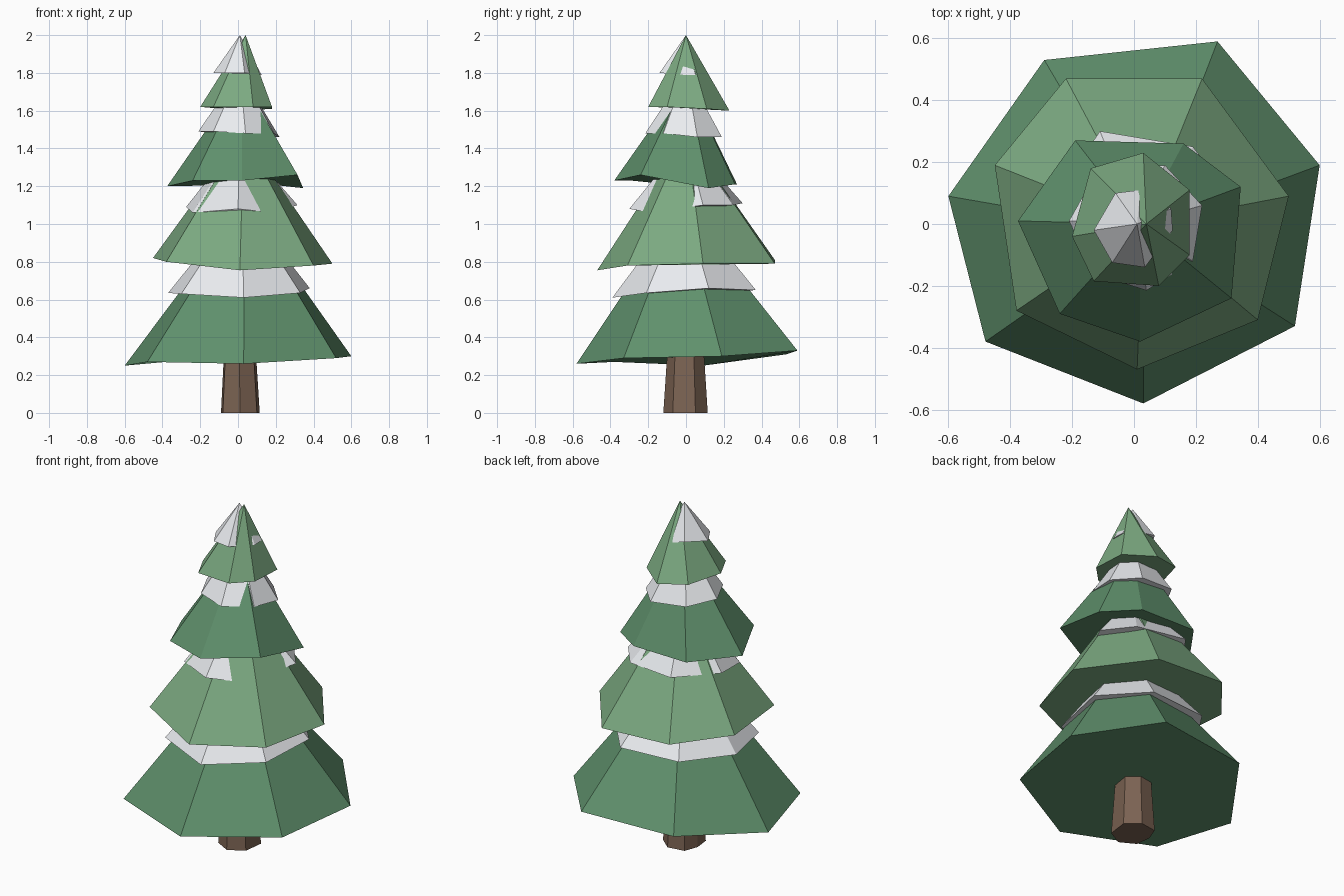
import bpy, bmesh
from mathutils import Vector


def material(name, rgb):
    m = bpy.data.materials.new(name)
    m.diffuse_color = (*rgb, 1)
    return m


DARK = material("dark_green", (0.115, 0.28, 0.15))
LIGHT = material("light_green", (0.20, 0.40, 0.22))
SNOW = material("snow_white", (0.82, 0.84, 0.87))
BARK = material("bark_brown", (0.20, 0.125, 0.085))


def solid(name, ring, top, mat):
    """Closed flat-shaded solid from a hand-shaped rim to an apex point or a top ring."""
    bm = bmesh.new()
    low = [bm.verts.new(p) for p in ring]
    n = len(low)
    bm.faces.new(low)
    if isinstance(top, list):
        high = [bm.verts.new(p) for p in top]
        bm.faces.new(high)
        for i in range(n):
            j = (i + 1) % n
            bm.faces.new((low[i], low[j], high[j], high[i]))
    else:
        tip = bm.verts.new(top)
        for i in range(n):
            bm.faces.new((low[i], low[(i + 1) % n], tip))
    bmesh.ops.recalc_face_normals(bm, faces=bm.faces)
    me = bpy.data.meshes.new(name)
    bm.to_mesh(me)
    bm.free()
    me.materials.append(mat)
    bpy.context.collection.objects.link(bpy.data.objects.new(name, me))


# Tapered seven-sided trunk
base = [(.01, -.12, 0), (.10, -.07, 0), (.115, .05, 0), (.04, .115, 0),
        (-.06, .10, 0), (-.09, .02, 0), (-.08, -.07, 0)]
solid("trunk", base, [Vector((x * .78, y * .78, .40)) for x, y, z in base], BARK)

# Four branch tiers, bottom to top, each an uneven heptagonal cone
solid("branch_tier_1",
      [(-.29, .53, .31), (.27, .59, .33), (.60, .19, .30), (.52, -.33, .29),
       (.03, -.58, .26), (-.48, -.38, .27), (-.60, .09, .25)],
      (.035, -.02, 1.10), DARK)
solid("branch_tier_2",
      [(-.22, .47, .81), (.22, .47, .79), (.50, .09, .79), (.40, -.31, .78),
       (.01, -.47, .755), (-.38, -.28, .80), (-.45, .19, .82)],
      (.03, 0, 1.48), LIGHT)
solid("branch_tier_3",
      [(-.19, .27, 1.21), (.16, .26, 1.21), (.345, .12, 1.19), (.315, -.24, 1.26),
       (.02, -.38, 1.23), (-.24, -.29, 1.23), (-.375, .01, 1.20)],
      (.02, 0, 1.77), DARK)
solid("branch_tier_4",
      [(-.14, .18, 1.62), (.03, .23, 1.60), (.18, .11, 1.61), (.18, -.10, 1.62),
       (.08, -.20, 1.62), (-.13, -.185, 1.62), (-.20, -.04, 1.62)],
      (.04, 0, 2.0), LIGHT)

# Snow layers lying on each tier
solid("snow_layer_1",
      [(-.19, .34, .65), (.17, .37, .65), (.38, .12, .66), (.33, -.21, .635),
       (.03, -.39, .61), (-.30, -.25, .63), (-.37, .06, .635)],
      (.02, -.01, 1.12), SNOW)
solid("snow_layer_2",
      [(-.11, .30, 1.11), (.19, .25, 1.10), (.315, .09, 1.10), (.19, -.19, 1.06),
       (0, -.30, 1.08), (-.24, -.16, 1.06), (-.275, .06, 1.09)],
      (.01, 0, 1.45), SNOW)
solid("snow_layer_3",
      [(-.12, .17, 1.48), (.10, .19, 1.46), (.22, .06, 1.46), (.19, -.12, 1.48),
       (.04, -.215, 1.48), (-.13, -.16, 1.49), (-.21, .01, 1.49)],
      (.01, 0, 1.81), SNOW)
solid("snow_cap",
      [(-.06, .10, 1.82), (.02, .11, 1.80), (.12, .05, 1.79), (.125, -.02, 1.79),
       (.035, -.14, 1.80), (-.07, -.125, 1.80), (-.13, -.02, 1.80)],
      (.01, 0, 2.0), SNOW)
